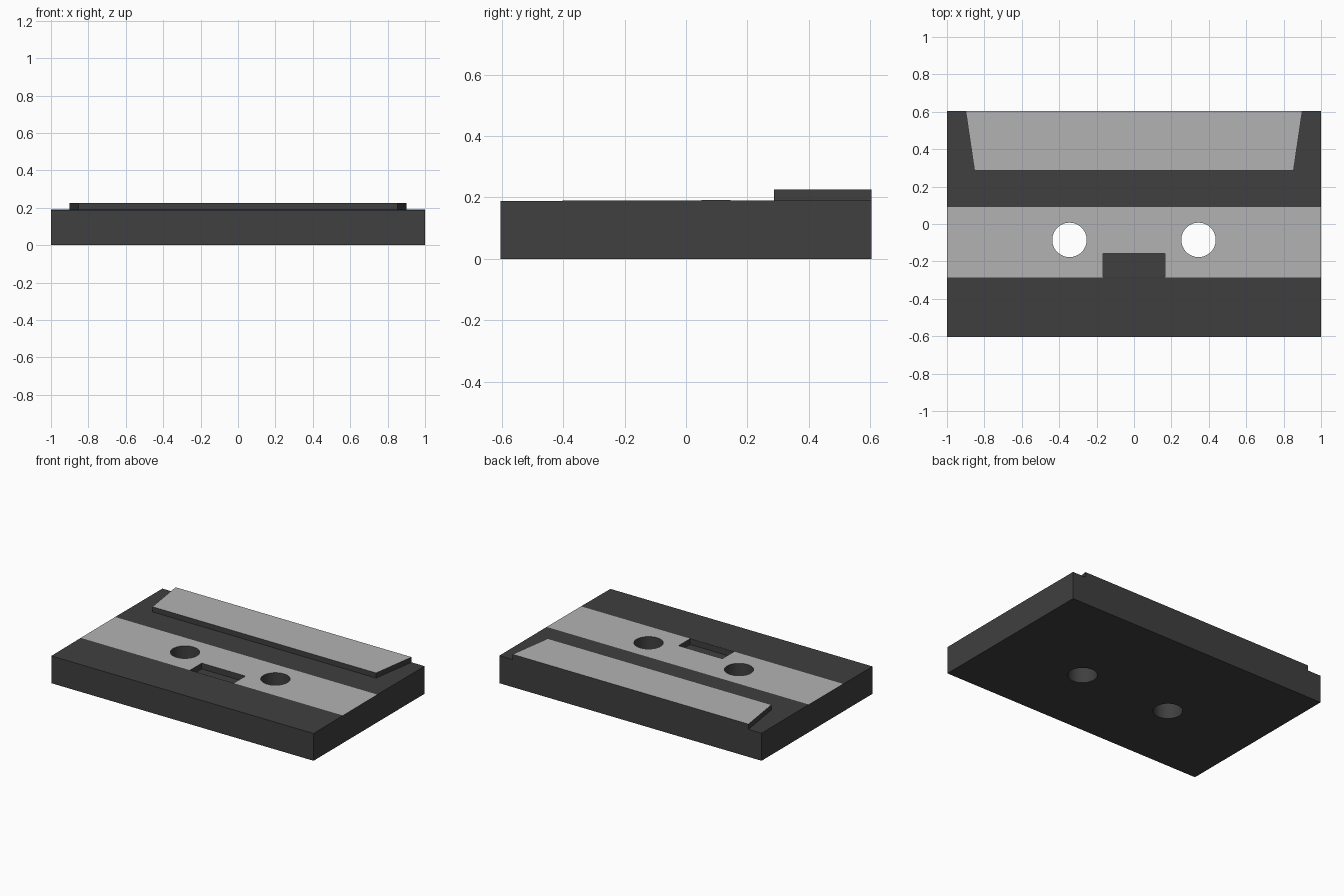
import bpy, bmesh, math

if "Cube" in bpy.data.objects:
    bpy.data.objects.remove(bpy.data.objects["Cube"])


def material(name, v):
    m = bpy.data.materials.new(name)
    m.diffuse_color = (v, v, v, 1)
    m.use_nodes = True
    m.node_tree.nodes["Principled BSDF"].inputs["Base Color"].default_value = m.diffuse_color
    return m


dark = material("dark_plastic", 0.05)
light = material("light_label", 0.45)


def finish(name, bm, mats):
    bmesh.ops.recalc_face_normals(bm, faces=bm.faces[:])
    mesh = bpy.data.meshes.new(name)
    bm.to_mesh(mesh)
    bm.free()
    for m in mats:
        mesh.materials.append(m)
    ob = bpy.data.objects.new(name, mesh)
    bpy.context.collection.objects.link(ob)
    return ob


def prism(bm, points, offset):
    """Make a polygon and extrude it along offset."""
    face = bm.faces.new([bm.verts.new(p) for p in points])
    ext = bmesh.ops.extrude_face_region(bm, geom=[face], use_keep_orig=True)
    verts = [g for g in ext["geom"] if isinstance(g, bmesh.types.BMVert)]
    bmesh.ops.translate(bm, verts=verts, vec=offset)
    bmesh.ops.recalc_face_normals(bm, faces=bm.faces[:])
    bm.normal_update()


# Cassette shell: side profile swept across the width, middle strip is the label
bm = bmesh.new()
profile = [(-0.605, 0), (0.605, 0), (0.605, 0.190), (0.09, 0.191),
           (-0.285, 0.190), (-0.605, 0.188)]
prism(bm, [(-1, y, z) for y, z in profile], (2, 0, 0))
for f in bm.faces:
    if f.normal.z > 0.9 and -0.28 < f.calc_center_median().y < 0.08:
        f.material_index = 1
shell = finish("cassette_shell", bm, [dark, light])


def cut(target, cutter):
    cutter.hide_render = True
    mod = target.modifiers.new("cut", 'BOOLEAN')
    mod.operation = 'DIFFERENCE'
    mod.solver = 'EXACT'
    mod.object = cutter
    bpy.context.view_layer.objects.active = target
    bpy.ops.object.modifier_apply(modifier=mod.name)
    bpy.data.objects.remove(cutter)


# Two reel holes, right through
for side in (-1, 1):
    bm = bmesh.new()
    ring = [(side * 0.345 + 0.092 * math.cos(i * math.tau / 48),
             -0.085 + 0.092 * math.sin(i * math.tau / 48), -0.1) for i in range(48)]
    prism(bm, ring, (0, 0, 0.5))
    cut(shell, finish("reel_cutter", bm, [dark]))

# Shallow window pocket
bm = bmesh.new()
prism(bm, [(-0.167, -0.284, 0.15), (0.167, -0.284, 0.15),
           (0.167, -0.157, 0.15), (-0.167, -0.157, 0.15)], (0, 0, 0.2))
cut(shell, finish("window_cutter", bm, [dark]))

# Raised trapezoid head block with a light top
bm = bmesh.new()
prism(bm, [(-0.853, 0.286, 0.18), (0.853, 0.286, 0.18),
           (0.90, 0.605, 0.18), (-0.90, 0.605, 0.18)], (0, 0, 0.046))
for f in bm.faces:
    if f.normal.z > 0.9:
        f.material_index = 1
finish("head_block", bm, [dark, light])

# Smooth hole walls, sharp edges elsewhere
bpy.ops.object.select_all(action='DESELECT')
shell.select_set(True)
bpy.context.view_layer.objects.active = shell
bpy.ops.object.shade_smooth_by_angle(angle=math.radians(30))
for e in shell.data.edges:
    a, b = (shell.data.vertices[i].co for i in e.vertices)
    if abs(a.y - b.y) < 1e-4 and abs(a.z - b.z) < 1e-4:
        e.use_edge_sharp = True
